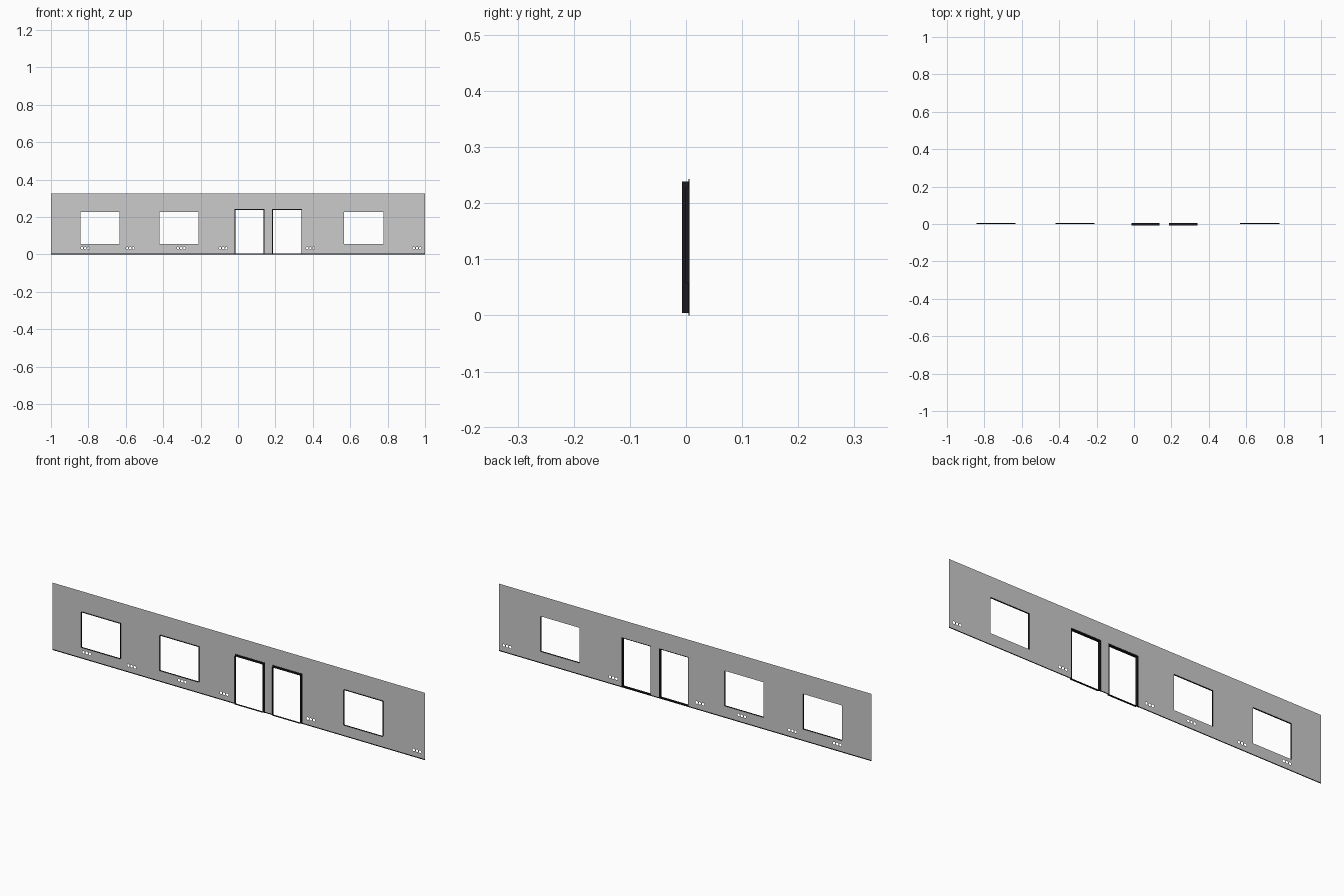
import bpy, math

if "Cube" in bpy.data.objects:
    bpy.data.objects.remove(bpy.data.objects["Cube"])

BACK, FRONT, WINDOW_FRONT = 0.0062, -0.0068, -0.001
TOP, STRIP = 0.327, 0.005

black = bpy.data.materials.new("black_trim")
black.diffuse_color = (0.01, 0.01, 0.012, 1)
black.use_nodes = True
black.node_tree.nodes["Principled BSDF"].inputs["Base Color"].default_value = black.diffuse_color


def rect(x0, x1, z0, z1):
    return [(x0, z0), (x1, z0), (x1, z1), (x0, z1)]


def inset(r, d):
    x0, x1, z0, z1 = r
    return (x0 + d, x1 - d, z0 + d, z1 - d)


def sheet(name, outlines, y, mat=None):
    """Flat upright sheet; every outline after the first is a hole."""
    cu = bpy.data.curves.new(name + "_outline", 'CURVE')
    cu.dimensions = '2D'
    cu.fill_mode = 'BOTH'
    for pts in outlines:
        sp = cu.splines.new('POLY')
        sp.points.add(len(pts) - 1)
        for p, (x, z) in zip(sp.points, pts):
            p.co = (x, z, 0, 1)
        sp.use_cyclic_u = True
    ob = bpy.data.objects.new(name, cu)
    bpy.context.collection.objects.link(ob)
    ob.rotation_euler = (math.pi / 2, 0, 0)
    ob.location.y = y
    bpy.ops.object.select_all(action='DESELECT')
    ob.select_set(True)
    bpy.context.view_layer.objects.active = ob
    bpy.ops.object.convert(target='MESH')
    if mat:
        bpy.context.object.data.materials.append(mat)


def reveal(name, r, y0, y1):
    """Lining of an opening: four thin faces running front to back."""
    pts = rect(*r)
    verts = [(x, y, z) for y in (y0, y1) for x, z in pts]
    faces = [(i, i + 4, (i + 1) % 4 + 4, (i + 1) % 4) for i in range(4)]
    me = bpy.data.meshes.new(name)
    me.from_pydata(verts, [], faces)
    me.materials.append(black)
    bpy.context.collection.objects.link(bpy.data.objects.new(name, me))


windows = [(x, x + 0.209, 0.057, 0.228) for x in (-0.843, -0.420, 0.568)]
doors = [(x, x + 0.160, 0.0, 0.243) for x in (-0.019, 0.183)]

# Small triple socket holes along the foot of the wall
holes = [[(cx + k * 0.017 + 0.0065 * math.cos(a * math.pi / 6),
           0.034 + 0.0065 * math.sin(a * math.pi / 6)) for a in range(12)]
         for cx in (-0.817, -0.576, -0.304, -0.079, 0.387, 0.957)
         for k in (-1, 0, 1)]

# Wall sheet, notched at the doors
outline = [(-1, STRIP)]
for x0, x1, _, z1 in doors:
    outline += [(x0, STRIP), (x0, z1), (x1, z1), (x1, STRIP)]
outline += [(1, STRIP), (1, TOP), (-1, TOP)]
sheet("wall", [outline] + [rect(*w) for w in windows] + holes, BACK)

# Dark strip along the wall base, between the doors
ends = [-1] + [x for d in doors for x in d[:2]] + [1]
for i in range(0, len(ends), 2):
    sheet("base_strip", [rect(ends[i], ends[i + 1], 0, STRIP)], BACK, black)

# Window linings
for w in windows:
    reveal("window_lining", w, WINDOW_FRONT, BACK)

# Door frames: shallow rim, flat border, deep lining
for d in doors:
    inner = inset(d, 0.0045)
    reveal("door_rim", d, BACK - 0.0015, BACK)
    sheet("door_border", [rect(*d), rect(*inner)], BACK - 0.0015, black)
    reveal("door_lining", inner, FRONT, BACK - 0.0015)
